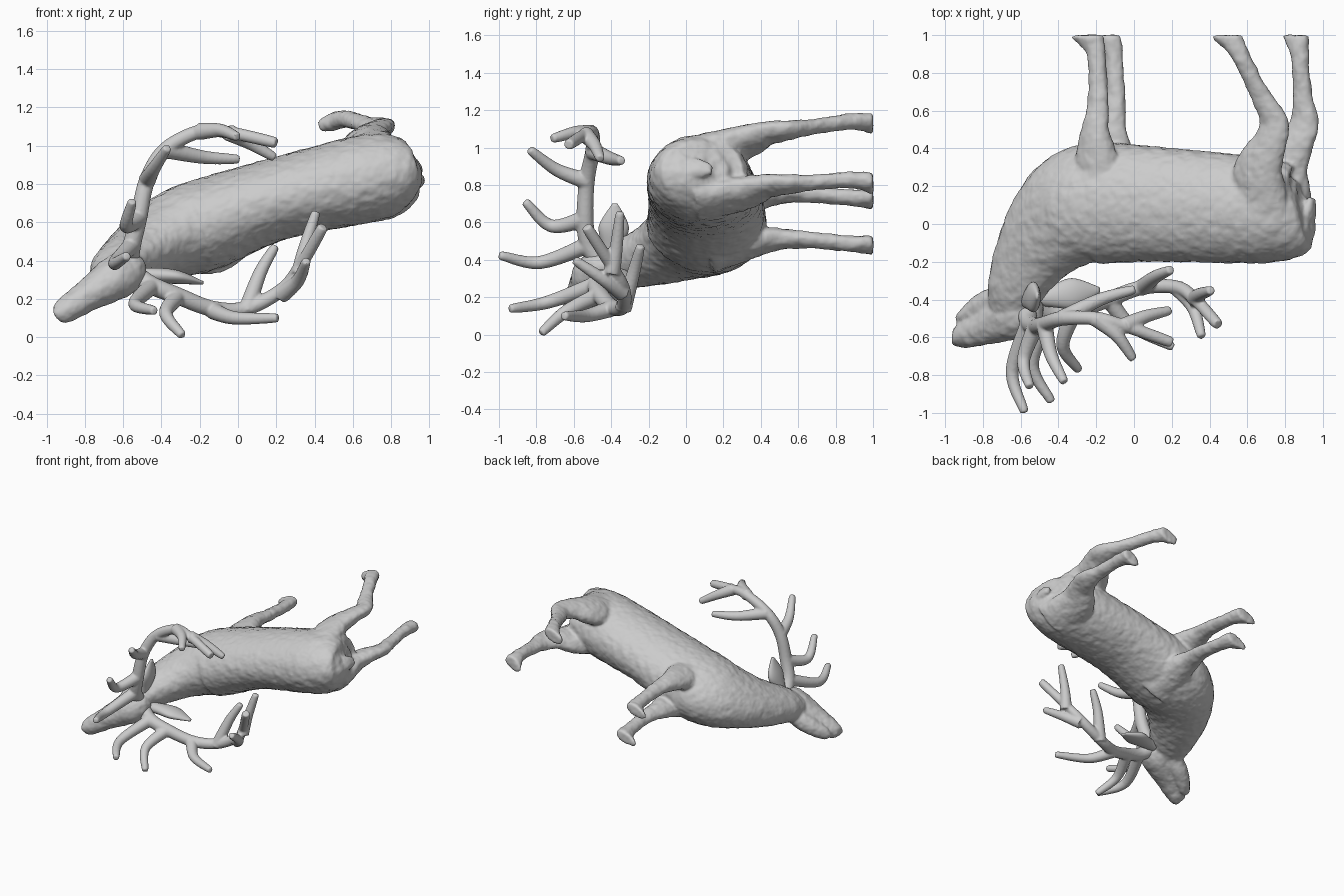
import bpy, bmesh, math
from mathutils import Vector

if "Cube" in bpy.data.objects:
    bpy.data.objects.remove(bpy.data.objects["Cube"])

SIDE = Vector((-0.40, 0, 0.92))        # sideways direction of the animal
HEAD_SIDE = Vector((-0.54, 0, 0.84))   # the head is turned a little
MIRROR = Vector((-0.44, -0.17, 0.88)).normalized()   # symmetry plane of the antlers
CUTS = 6


def loft(name, rows, n=24, side=None):
    """Skin ellipses along a smooth path; row = x, y, z, half width, half depth."""
    v = [Vector(r) for r in rows]
    fine = []
    for i in range(len(v) - 1):
        a, b, c, d = v[max(i - 1, 0)], v[i], v[i + 1], v[min(i + 2, len(v) - 1)]
        for k in range(CUTS):
            t = k / CUTS
            fine.append(0.5 * (2 * b + (c - a) * t + (2 * a - 5 * b + 4 * c - d) * t * t
                               + (3 * b - a - 3 * c + d) * t ** 3))
    fine.append(v[-1])
    last = len(fine) - 1
    tang = [(Vector(fine[min(i + 1, last)][:3]) - Vector(fine[max(i - 1, 0)][:3])).normalized()
            for i in range(last + 1)]
    if side is None:   # axis the path runs along least
        axes = [Vector((1, 0, 0)), Vector((0, 1, 0)), Vector((0, 0, 1))]
        side = min(axes, key=lambda ax: max(abs(t.dot(ax)) for t in tang))
    bm = bmesh.new()
    rings = []
    for r, t in zip(fine, tang):
        s = (side - t * side.dot(t)).normalized()
        u = t.cross(s)
        w, h = max(r[3], .004), max(r[4], .004)
        rings.append([bm.verts.new(Vector(r[:3]) + s * w * math.cos(math.tau * k / n)
                                   + u * h * math.sin(math.tau * k / n)) for k in range(n)])
    for a, b in zip(rings, rings[1:]):
        for k in range(n):
            bm.faces.new((a[k], a[(k + 1) % n], b[(k + 1) % n], b[k]))
    bm.faces.new(rings[0])
    bm.faces.new(rings[-1])
    # Feet are cut off flat
    cut = bmesh.ops.bisect_plane(bm, geom=bm.verts[:] + bm.edges[:] + bm.faces[:],
                                 plane_co=(0, 1, 0), plane_no=(0, 1, 0), clear_outer=True)
    rim = [e for e in cut["geom_cut"] if isinstance(e, bmesh.types.BMEdge)]
    if rim:
        bmesh.ops.holes_fill(bm, edges=rim)
    bmesh.ops.recalc_face_normals(bm, faces=bm.faces)
    me = bpy.data.meshes.new(name)
    bm.to_mesh(me)
    bm.free()
    for p in me.polygons:
        p.use_smooth = True
    ob = bpy.data.objects.new(name, me)
    bpy.context.collection.objects.link(ob)
    return ob


def fuse(name, parts, voxel, rounds):
    """Join parts and fuse them into one skin."""
    bpy.ops.object.select_all(action='DESELECT')
    for o in parts:
        o.select_set(True)
    bpy.context.view_layer.objects.active = parts[0]
    bpy.ops.object.join()
    ob = bpy.context.object
    ob.name = name
    m = ob.modifiers.new("fuse", 'REMESH')
    m.mode = 'VOXEL'
    m.voxel_size = voxel
    m.use_smooth_shade = True
    m = ob.modifiers.new("soften", 'SMOOTH')
    m.iterations = rounds
    return ob


# Trunk and neck, rump to skull
parts = [loft("trunk", [
    (.93, .07, .88, .03, .05), (.9, .06, .87, .13, .17), (.83, .05, .86, .2, .24),
    (.68, .07, .83, .23, .28), (.2, .1, .72, .215, .3), (-.17, .11, .59, .24, .32),
    (-.32, .07, .54, .228, .31), (-.45, -.04, .48, .185, .26), (-.55, -.18, .42, .15, .205),
    (-.64, -.36, .36, .115, .15), (-.68, -.46, .32, .08, .1)], 40, SIDE)]
# Head and lower jaw
parts.append(loft("head", [
    (-.49, -.45, .39, .03, .04), (-.54, -.46, .365, .09, .09), (-.63, -.48, .315, .115, .13),
    (-.78, -.54, .22, .085, .1), (-.91, -.59, .135, .064, .068), (-.95, -.59, .11, .035, .045)],
    24, HEAD_SIDE))
parts.append(loft("jaw", [
    (-.62, -.38, .34, .08, .08), (-.79, -.43, .22, .068, .075), (-.9, -.49, .145, .048, .04),
    (-.935, -.505, .125, .025, .02)], 16, HEAD_SIDE))
# Tail
parts.append(loft("tail", [
    (.85, -.08, .88, .02, .02), (.92, .04, .885, .06, .035), (.94, .14, .88, .025, .015)], 16, SIDE))
# Front legs: the second is a shifted copy
front = [(-.19, .12, .68, .1, .17), (-.2, .35, .735, .075, .12), (-.205, .5, .755, .055, .08),
         (-.19, .65, .75, .043, .058), (-.2, .9, .73, .043, .052), (-.25, 1.03, .72, .046, .1)]
parts.append(loft("front_leg_a", front, 24, SIDE))
parts.append(loft("front_leg_b", [(x + .09, y, z - .245, w, h) for x, y, z, w, h in front], 24, SIDE))
# Hind legs: the second is shifted and stands further back
hind = [(.67, .05, .96, .09, .17), (.66, .28, 1.02, .08, .14), (.72, .43, 1.075, .057, .095),
        (.74, .54, 1.09, .048, .08), (.67, .68, 1.11, .04, .054), (.56, .9, 1.14, .044, .05),
        (.48, 1.03, 1.12, .05, .085)]
parts.append(loft("hind_leg_a", hind, 24, SIDE))
parts.append(loft("hind_leg_b", [(x + .12 + .05 * y + .38 * max(0, y - .5), y, z - .25 - .07 * y, w, h)
                                 for x, y, z, w, h in hind], 24, SIDE))
body = fuse("stag_body", parts, .011, 5)
# Rough coat
tex = bpy.data.textures.new("coat", 'CLOUDS')
tex.noise_scale = .05
coat = body.modifiers.new("coat", 'DISPLACE')
coat.texture = tex
coat.strength = .012


def reflect(p):
    """Mirror a point across the antler symmetry plane."""
    p = Vector(p)
    return p - 2 * (p.dot(MIRROR) - .636) * MIRROR


# Antler beam, then tines as: beam point, middle, tip, correction of the mirrored tip
BEAM = [(-.57, -.45, .38), (-.555, -.52, .48), (-.52, -.54, .62), (-.475, -.53, .82),
        (-.38, -.5, .98), (-.2, -.5, 1.075), (-.05, -.54, 1.07), (.18, -.62, 1.02)]
TINES = [(1, (-.645, -.78, .385), (-.585, -.98, .42), (0, 0, 0)),
         (2, (-.585, -.72, .58), (-.555, -.85, .7), (-.07, -.04, -.03)),
         (3, (-.44, -.69, .88), (-.375, -.825, .98), (.095, 0, .06)),
         (4, (-.18, -.4, .94), (-.01, -.35, .93), (-.02, .02, -.03)),
         (5, (-.09, -.59, 1.08), (-.01, -.705, 1.05), (0, -.02, .07)),
         (6, (.06, -.49, 1.015), (.18, -.46, .945), (.05, .04, .04))]


def branch(pts, fix, mirrored, r0, r1):
    """A tapering round branch with a blunt tip."""
    k = len(pts) - 1
    pts = [(reflect(p) + Vector(fix) * (i / k) ** 2) if mirrored else Vector(p)
           for i, p in enumerate(pts)]
    rows = [(*p, *[r0 + (r1 - r0) * i / k] * 2) for i, p in enumerate(pts)]
    tip = pts[-1] + (pts[-1] - pts[-2]).normalized() * r1 * .5
    rows.append((*tip, r1 * .5, r1 * .5))
    return loft("branch", rows, 14)


# Ear: row = point, half thickness, half breadth
EAR = [(-.57, -.41, .42, .035, .035), (-.555, -.4, .48, .038, .055), (-.53, -.385, .58, .036, .08),
       (-.51, -.38, .7, .008, .014)]

for tag, low in (("high", False), ("low", True)):
    limbs = [branch(BEAM, (0, 0, .05), low, .052, .03)]
    limbs += [branch([BEAM[i], mid, tip], fix, low, .046, .025) for i, mid, tip, fix in TINES]
    fuse("antler_" + tag, limbs, .008, 3)
    rows = EAR
    if low:
        drift = Vector((.09, -.06, .06))
        rows = [(*(reflect(r[:3]) + drift * (i / 3)), *r[3:]) for i, r in enumerate(EAR)]
    loft("ear_" + tag, rows, 20, Vector((.3, 0, -1)) if low else Vector((1, 0, -.3)))
